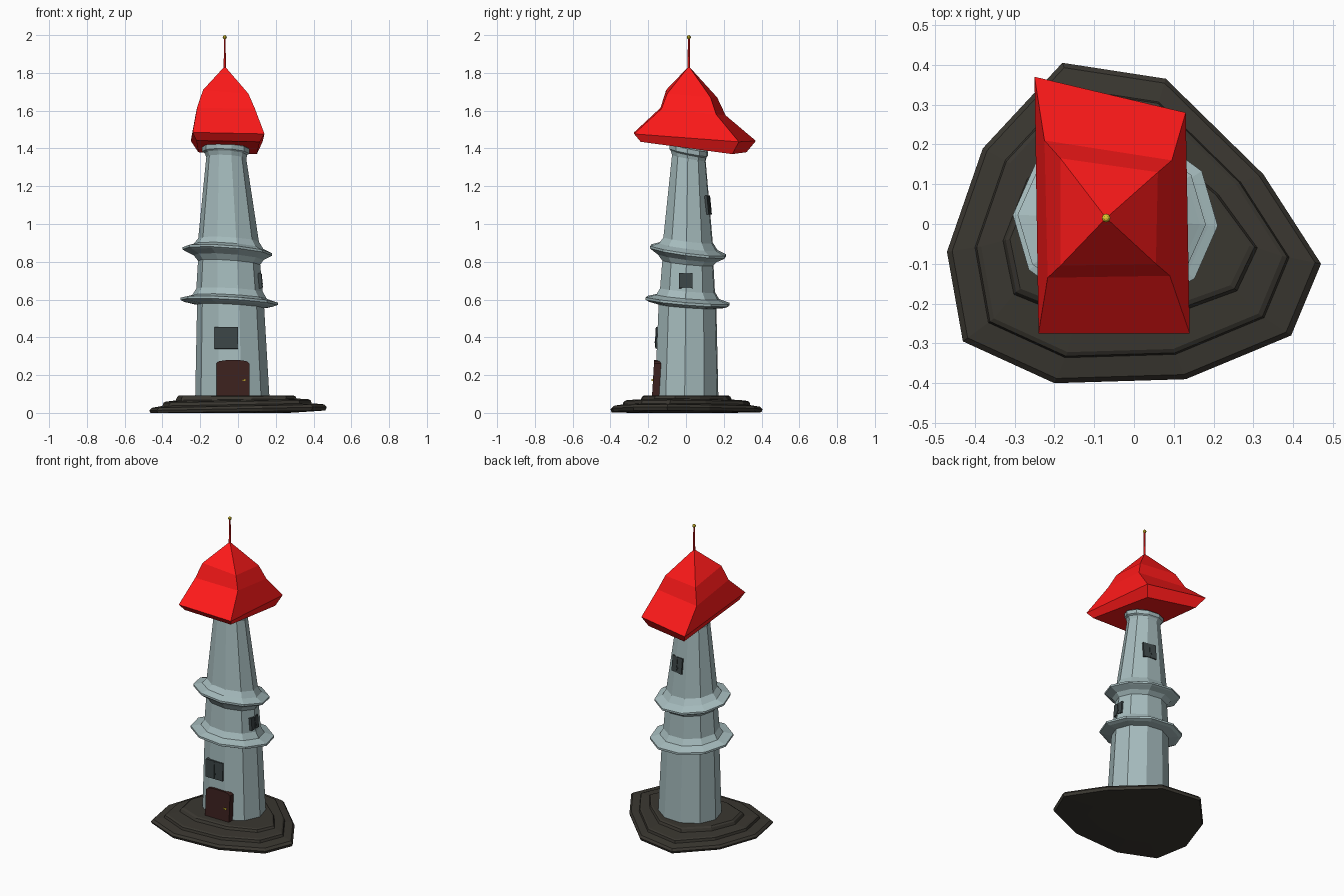
import bpy, bmesh, math
from mathutils import Matrix, Vector


def mat(name, rgb):
    m = bpy.data.materials.new(name)
    m.diffuse_color = (*rgb, 1)
    return m


STONE = mat("dark_stone", (0.042, 0.038, 0.030))
WALL = mat("pale_wall", (0.38, 0.50, 0.51))
RED = mat("red_roof", (1.0, 0.01, 0.01))
WOOD = mat("dark_wood", (0.045, 0.015, 0.013))
SLATE = mat("slate", (0.045, 0.06, 0.062))
GOLD = mat("gold", (0.75, 0.58, 0.03))


def finish(bm, name, material):
    bmesh.ops.recalc_face_normals(bm, faces=bm.faces[:])
    me = bpy.data.meshes.new(name)
    bm.to_mesh(me)
    bm.free()
    me.materials.append(material)
    ob = bpy.data.objects.new(name, me)
    bpy.context.collection.objects.link(ob)
    return ob


def loft(name, rings, material):
    """Skin a stack of equal-length rings; a one-point last ring is an apex."""
    bm = bmesh.new()
    loops = [[bm.verts.new(p) for p in r] for r in rings]
    for a, b in zip(loops, loops[1:]):
        n = len(a)
        for i in range(n):
            j = (i + 1) % n
            if len(b) == 1:
                bm.faces.new((a[i], a[j], b[0]))
            else:
                bm.faces.new((a[i], a[j], b[j], b[i]))
    bm.faces.new(loops[0][::-1])
    if len(loops[-1]) > 2:
        bm.faces.new(loops[-1])
    return finish(bm, name, material)


def add_box(bm, centre, size):
    m = Matrix.Translation(centre) @ Matrix.Diagonal((*size, 1))
    bmesh.ops.create_cube(bm, size=1, matrix=m)


# Stepped rock base: one irregular outline scaled inward, rim rising to the right
outline = [(-.18, .405), (.08, .365), (.325, .125), (.47, -.10), (.395, -.28),
           (.13, -.39), (-.20, -.40), (-.43, -.295), (-.47, -.07), (-.38, .19)]
# x scale, y scale, z, x slope
steps = [(.6, .6, 0, 0), (.985, .985, .006, .014), (1, 1, .022, .02),
         (.97, .97, .036, .02), (.84, .84, .044, .015), (.83, .83, .060, .015),
         (.805, .805, .066, .015), (.68, .60, .071, .01), (.665, .58, .087, .005),
         (.64, .55, .093, 0)]
CX, CY = -.03, 0
loft("stepped_base",
     [[(CX + (x - CX) * sx, CY + (y - CY) * sy, z + k * x) for x, y in outline[::-1]]
      for sx, sy, z, k in steps], STONE)

# Ten-sided tower with two flared, leaning ledges and a collar
# z, centre x, centre y, radius x, radius y, slope x, slope y
sections = [
    (.08, -.030, .003, .197, .174, 0, 0),
    (.565, -.039, .008, .178, .158, -.055, -.07),
    (.575, -.047, .009, .235, .210, -.055, -.08),
    (.584, -.047, .009, .258, .230, -.055, -.08),
    (.597, -.047, .009, .258, .230, -.055, -.08),
    (.603, -.047, .009, .235, .208, -.055, -.08),
    (.614, -.045, .008, .198, .172, -.055, -.08),
    (.65, -.045, .008, .176, .150, -.05, -.08),
    (.795, -.047, .010, .165, .140, -.07, -.10),
    (.822, -.050, .011, .186, .164, -.075, -.12),
    (.842, -.056, .011, .225, .198, -.075, -.13),
    (.849, -.056, .011, .237, .208, -.075, -.13),
    (.861, -.056, .011, .237, .208, -.075, -.13),
    (.867, -.054, .011, .220, .192, -.075, -.13),
    (.880, -.052, .011, .186, .160, -.07, -.13),
    (.915, -.050, .011, .161, .135, -.06, -.12),
    (1.35, -.062, .015, .106, .092, -.05, -.18),
    (1.37, -.064, .014, .113, .098, -.05, -.2),
    (1.378, -.065, .014, .125, .105, -.05, -.2),
    (1.403, -.065, .014, .125, .105, -.05, -.2),
    (1.41, -.065, .014, .112, .094, -.05, -.2)]


def section(z, cx, cy, rx, ry, tx, ty):
    ring = []
    for i in range(10):
        a = math.tau * i / 10 - .06
        dx, dy = rx * math.cos(a), ry * math.sin(a)
        ring.append((cx + dx, cy + dy, z + tx * dx + ty * dy))
    return ring


loft("tower", [section(*s) for s in sections], WALL)

# Crooked bell-shaped four-sided roof, from underside to apex
loft("roof", [
    [(-.22, -.24, 1.442), (.115, -.24, 1.435), (.10, .245, 1.37), (-.21, .32, 1.38)],
    [(-.24, -.275, 1.485), (.14, -.275, 1.477), (.13, .28, 1.435), (-.25, .37, 1.44)],
    [(-.217, -.135, 1.615), (.09, -.13, 1.61), (.095, .16, 1.58), (-.225, .21, 1.575)],
    [(-.185, -.105, 1.71), (.055, -.10, 1.69), (.06, .13, 1.67), (-.185, .165, 1.67)],
    [(-.07, .015, 1.835)]], RED)

# Mast and finial
bm = bmesh.new()
bmesh.ops.create_cone(bm, segments=6, cap_ends=True, radius1=.007, radius2=.005,
                      depth=.17, matrix=Matrix.Translation((-.07, .015, 1.90)))
finish(bm, "mast", RED)
bm = bmesh.new()
bmesh.ops.create_uvsphere(bm, u_segments=8, v_segments=6, radius=.011,
                          matrix=Matrix.Translation((-.07, .015, 1.989)))
finish(bm, "finial_ball", GOLD)


# Shuttered windows: a plate with a thin centre seam and a knob, facing -y
def window(name, loc, w, h, turn, lean):
    bm = bmesh.new()
    add_box(bm, (0, .005, 0), (w, .024, h))
    add_box(bm, (0, -.008, 0), (.004, .004, h * .9))
    add_box(bm, (.008, -.009, -h * .2), (.006, .006, .008))
    ob = finish(bm, name, SLATE)
    ob.matrix_world = (Matrix.Translation(loc) @ Matrix.Rotation(turn, 4, 'Z')
                       @ Matrix.Rotation(lean, 4, 'X'))


window("front_window", (-.062, -.153, .397), .125, .115, 0, -.03)
window("right_window", (.119, -.002, .70), .072, .08, math.pi / 2, -.08)
window("back_window", (-.022, .117, 1.10), .085, .10, math.pi - .2, -.10)

# Arched door
bm = bmesh.new()
arch = [(-.115, .088), (.06, .088), (.06, .262), (.045, .274), (.01, .279),
        (-.065, .279), (-.10, .274), (-.115, .262)]
face = bm.faces.new([bm.verts.new((x, -.180 + (z - .088) * .06, z)) for x, z in arch])
new = bmesh.ops.extrude_face_region(bm, geom=[face])["geom"]
bmesh.ops.translate(bm, vec=Vector((0, .05, 0)),
                    verts=[v for v in new if isinstance(v, bmesh.types.BMVert)])
finish(bm, "door", WOOD)

# Door handle
bm = bmesh.new()
add_box(bm, (.03, -.180, .175), (.02, .006, .006))
add_box(bm, (.037, -.176, .175), (.006, .012, .010))
finish(bm, "door_handle", GOLD)
